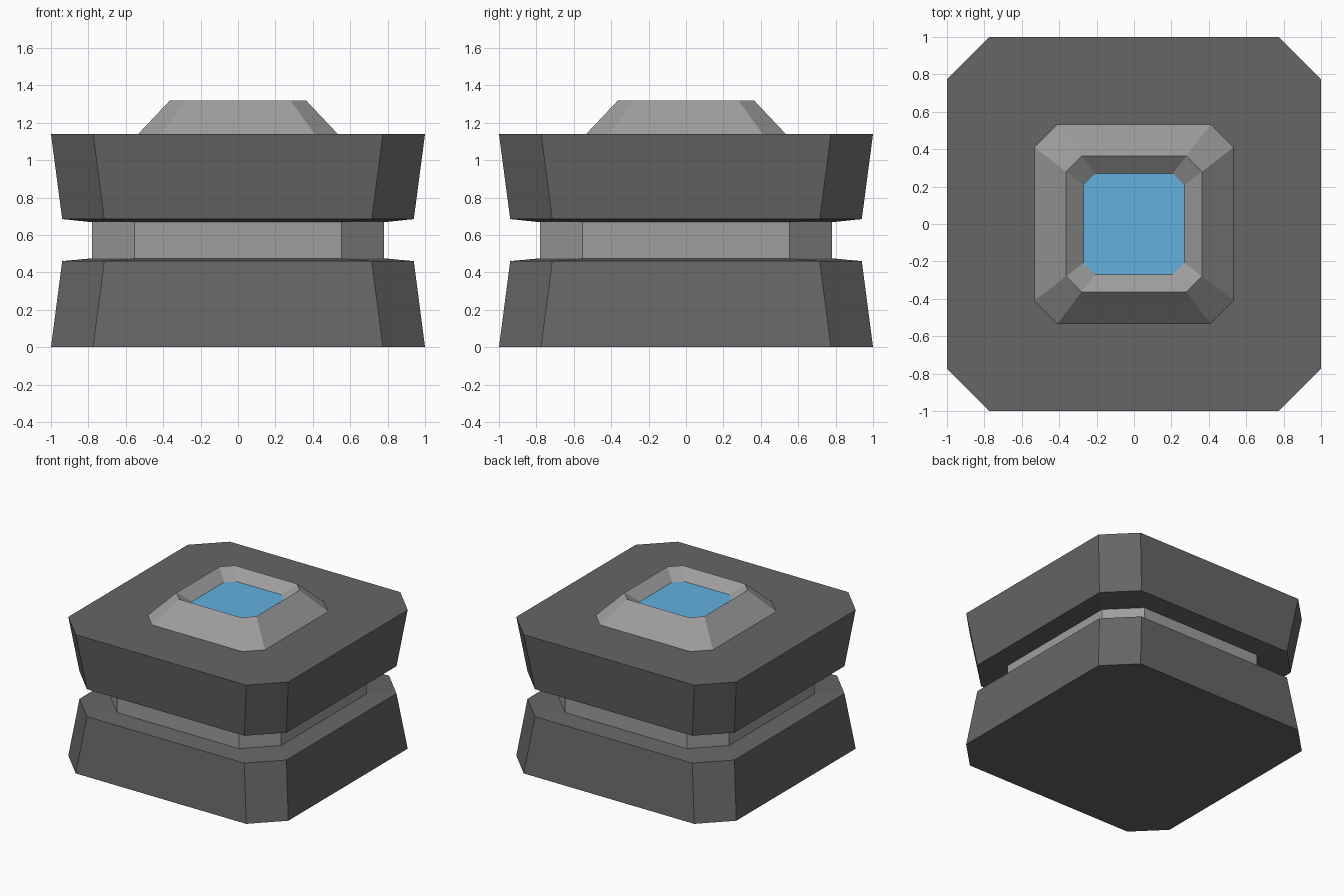
import bpy, bmesh

if "Cube" in bpy.data.objects:
    bpy.data.objects.remove(bpy.data.objects["Cube"])


def material(name, rgb):
    m = bpy.data.materials.new(name)
    m.diffuse_color = (*rgb, 1)
    m.use_nodes = True
    m.node_tree.nodes["Principled BSDF"].inputs["Base Color"].default_value = m.diffuse_color
    return m


DARK = material("dark_grey", (0.133, 0.133, 0.133))
LIGHT = material("light_grey", (0.342, 0.342, 0.342))
BLUE = material("blue", (0.125, 0.440, 0.730))


def loft(name, rings, mats, bottom=True, top=True, top_mat=0):
    """Stack of chamfered squares; each ring is (z, half width, half flat length)."""
    bm = bmesh.new()
    loops = []
    for z, h, f in rings:
        pts = [(f, -h), (h, -f), (h, f), (f, h), (-f, h), (-h, f), (-h, -f), (-f, -h)]
        loops.append([bm.verts.new((x, y, z)) for x, y in pts])
    for a, b in zip(loops, loops[1:]):
        for i in range(8):
            j = (i + 1) % 8
            bm.faces.new((a[i], a[j], b[j], b[i]))
    if bottom:
        bm.faces.new(loops[0][::-1])
    if top:
        bm.faces.new(loops[-1]).material_index = top_mat
    me = bpy.data.meshes.new(name)
    bm.to_mesh(me)
    bm.free()
    for m in mats:
        me.materials.append(m)
    ob = bpy.data.objects.new(name, me)
    bpy.context.collection.objects.link(ob)
    return ob


# Lower block, tapering upward
loft("base_block", [(0, 1, 0.775), (0.46, 0.94, 0.715), (0.475, 0.78, 0.553)], [DARK])
# Recessed neck between the blocks
loft("neck", [(0.475, 0.78, 0.553), (0.668, 0.78, 0.553)], [LIGHT], bottom=False, top=False)
# Upper block, flaring upward
loft("upper_block", [(0.668, 0.78, 0.553), (0.685, 0.94, 0.715), (1.14, 1, 0.775)], [DARK])
# Raised rim with a sunken blue panel
loft("cap_with_panel", [(1.14, 0.533, 0.41), (1.32, 0.363, 0.28), (1.245, 0.27, 0.208)],
     [LIGHT, BLUE], bottom=False, top_mat=1)
